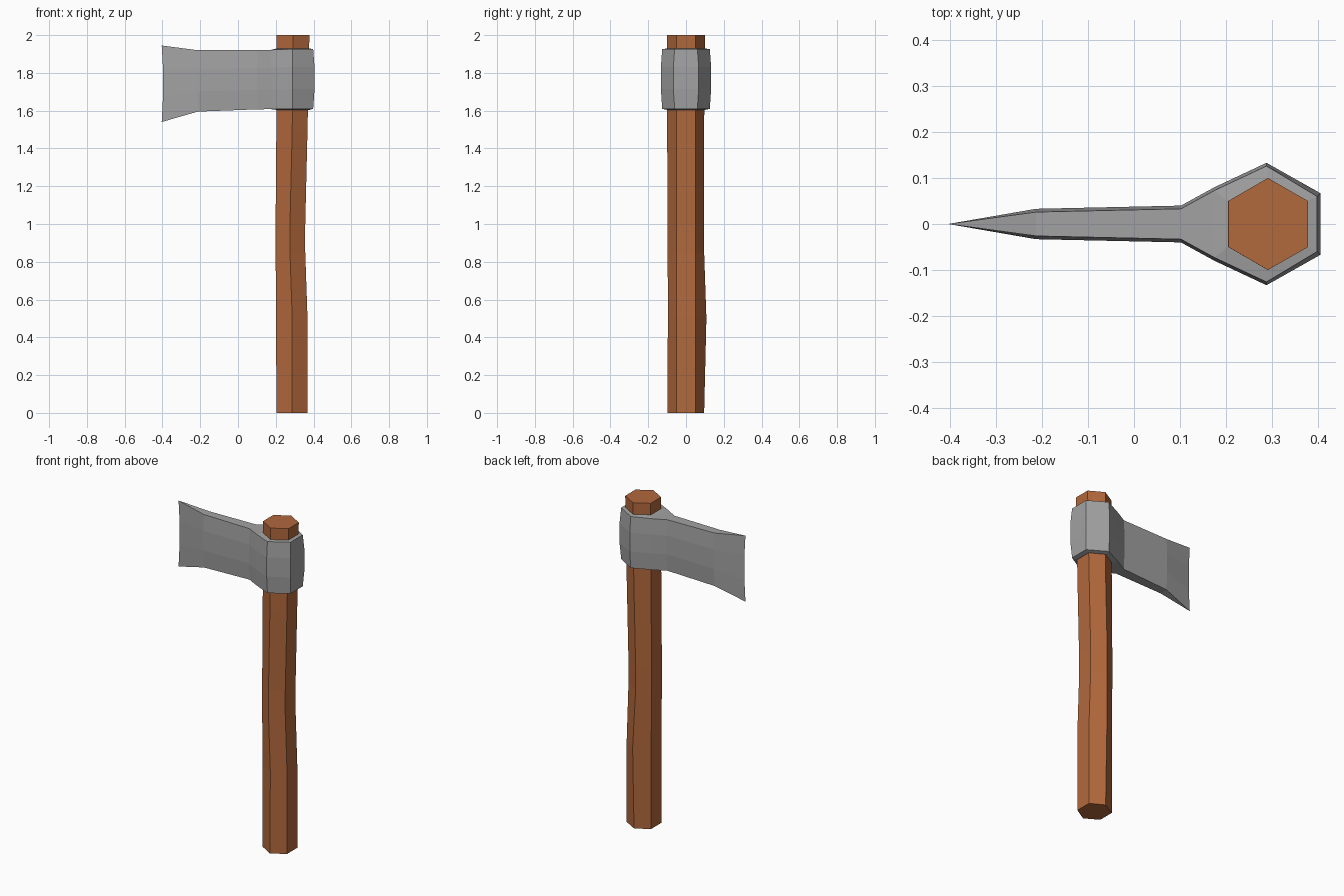
import bpy
import math

if "Cube" in bpy.data.objects:
    bpy.data.objects.remove(bpy.data.objects["Cube"])


def make_object(name, verts, faces, color):
    mesh = bpy.data.meshes.new(name)
    mesh.from_pydata(verts, [], faces)
    mesh.update()
    obj = bpy.data.objects.new(name, mesh)
    bpy.context.collection.objects.link(obj)
    mat = bpy.data.materials.new(name + "_material")
    mat.diffuse_color = (*color, 1)
    mat.use_nodes = True
    mat.node_tree.nodes["Principled BSDF"].inputs["Base Color"].default_value = mat.diffuse_color
    mesh.materials.append(mat)
    return obj


def bridge(a, b):
    """Quads between two closed rings of vertex indices."""
    n = len(a)
    return [(a[i], a[(i + 1) % n], b[(i + 1) % n], b[i]) for i in range(n)]


# Handle: six-sided shaft, slightly crooked. Rings: z, left x, middle x, right x, -y, +y
rings = [
    (0.0, 0.203, 0.286, 0.368, -0.099, 0.096),
    (0.5, 0.202, 0.287, 0.368, -0.096, 0.108),
    (0.85, 0.199, 0.275, 0.356, -0.097, 0.096),
    (1.0, 0.199, 0.275, 0.356, -0.097, 0.096),
    (1.5, 0.203, 0.287, 0.368, -0.10, 0.096),
    (2.0, 0.205, 0.291, 0.378, -0.10, 0.10),
]
verts, faces = [], []
for z, xl, xm, xr, y0, y1 in rings:
    verts += [(xm, y0, z), (xr, -0.05, z), (xr, 0.05, z),
              (xm, y1, z), (xl, 0.05, z), (xl, -0.05, z)]
loops = [list(range(6 * r, 6 * r + 6)) for r in range(len(rings))]
for a, b in zip(loops, loops[1:]):
    faces += bridge(a, b)
faces += [tuple(reversed(loops[0])), tuple(loops[-1])]
make_object("handle", verts, faces, (0.44, 0.138, 0.045))

# Axe head: half plan profile from cutting edge to poll: x, half width, low z, high z
half = [
    (-0.404, 0.0, 1.54, 1.945),
    (-0.213, 0.033, 1.595, 1.92),
    (0.102, 0.040, 1.607, 1.92),
    (0.175, 0.080, 1.608, 1.922),
    (0.288, 0.133, 1.61, 1.926),
    (0.405, 0.067, 1.61, 1.926),
]
plan = [(x, -y, lo, hi) for x, y, lo, hi in half]
plan += [(x, y, lo, hi) for x, y, lo, hi in reversed(half[1:])]
n = len(plan)
verts, faces = [], []
for f, inset in ((0, 0.007), (0.33, 0), (0.7, 0), (1, 0.007)):
    for i, (x, y, lo, hi) in enumerate(plan):
        if x > 0.3:
            x -= inset
        if i == 0 and 0 < f < 1:
            x += 0.007
        y = math.copysign(max(abs(y) - inset, 0), y)
        verts.append((x, y, lo + f * (hi - lo)))
loops = [list(range(n * r, n * r + n)) for r in range(4)]
for a, b in zip(loops, loops[1:]):
    faces += bridge(a, b)

# Top and bottom caps: blade strip, then a collar around the handle
eye = [(0.204, -0.05), (0.29, -0.1), (0.377, -0.05),
       (0.377, 0.05), (0.29, 0.1), (0.204, 0.05)]
for ring, z, top in ((loops[0], 1.604, False), (loops[3], 1.929, True)):
    start = len(verts)
    verts += [(x, y, z) for x, y in eye]
    inner = list(range(start, start + 6))
    cap = [(ring[0], ring[1], ring[10]),
           (ring[1], ring[2], ring[9], ring[10]),
           (ring[2], ring[3], ring[8], ring[9])]
    cap += bridge(ring[3:9], inner) + [tuple(inner)]
    faces += cap if top else [tuple(reversed(c)) for c in cap]
make_object("axe_head", verts, faces, (0.36, 0.36, 0.36))
